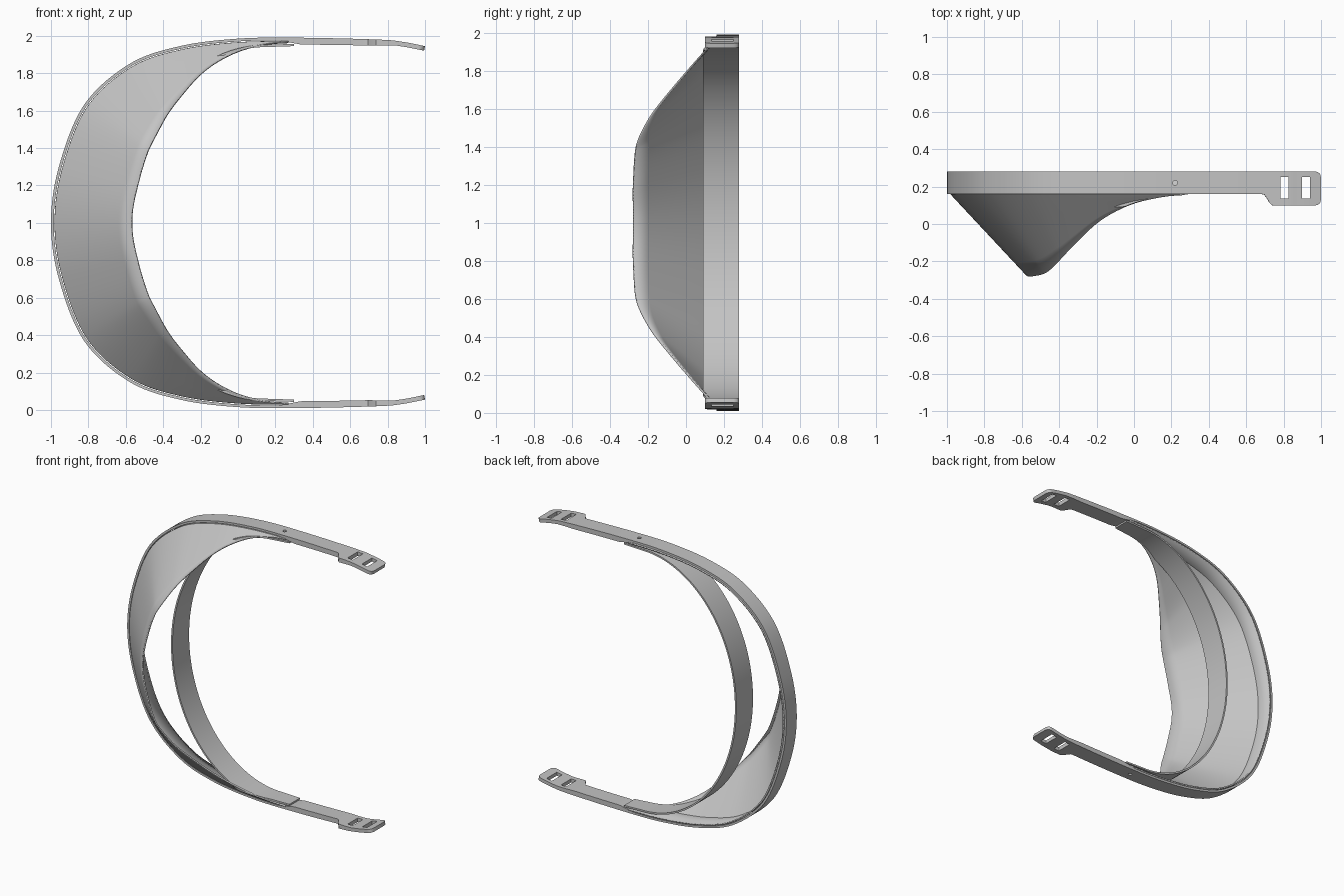
import bpy
import bmesh
from math import sqrt, sin, cos, pi
from mathutils import Vector

if "Cube" in bpy.data.objects:
    bpy.data.objects.remove(bpy.data.objects["Cube"])

grey = bpy.data.materials.new("light grey plastic")
grey.use_nodes = True
grey.diffuse_color = (0.55, 0.55, 0.55, 1)
grey.node_tree.nodes["Principled BSDF"].inputs["Base Color"].default_value = (0.55, 0.55, 0.55, 1)

BACK, FRONT = 0.28, 0.16


def lerp_table(table, x):
    """Piecewise linear lookup, clamped at both ends."""
    if x <= table[0][0]:
        return table[0][1]
    for (x0, v0), (x1, v1) in zip(table, table[1:]):
        if x <= x1:
            return v0 + (v1 - v0) * (x - x0) / (x1 - x0)
    return table[-1][1]


def spline(points, steps):
    """Catmull-Rom curve through the points."""
    p = [2 * points[0] - points[1]] + points + [2 * points[-1] - points[-2]]
    out = []
    for a, b, c, d in zip(p, p[1:], p[2:], p[3:]):
        for i in range(steps):
            t = i / steps
            out.append(0.5 * (2 * b + (c - a) * t + (2 * a - 5 * b + 4 * c - d) * t * t
                              + (3 * b - a - 3 * c + d) * t ** 3))
    return out + [points[-1]]


def with_normals(path):
    """Pair every path point with its inward normal."""
    out = []
    for i, p in enumerate(path):
        t = (path[min(i + 1, len(path) - 1)] - path[max(i - 1, 0)]).normalized()
        out.append((p, Vector((-t.y, t.x))))
    return out


def loft(name, sections, closed):
    """Skin equal-length rings of points; closed rings get end caps."""
    bm = bmesh.new()
    rings = [[bm.verts.new(v) for v in s] for s in sections]
    n = len(rings[0])
    for r0, r1 in zip(rings, rings[1:]):
        for j in range(n if closed else n - 1):
            k = (j + 1) % n
            bm.faces.new((r0[j], r0[k], r1[k], r1[j]))
    if closed:
        bm.faces.new(rings[0])
        bm.faces.new(rings[-1])
    bmesh.ops.recalc_face_normals(bm, faces=bm.faces)
    mesh = bpy.data.meshes.new(name)
    bm.to_mesh(mesh)
    bm.free()
    obj = bpy.data.objects.new(name, mesh)
    bpy.context.collection.objects.link(obj)
    mesh.materials.append(grey)
    return obj


def smooth(obj):
    bpy.ops.object.select_all(action='DESELECT')
    obj.select_set(True)
    bpy.context.view_layer.objects.active = obj
    bpy.ops.object.shade_smooth_by_angle(angle=0.5)


def strip_section(p, n, thick, y0, y1):
    q = p + n * thick
    return [(p.x, y0, p.y), (p.x, y1, p.y), (q.x, y1, q.y), (q.x, y0, q.y)]


# Outline of the outer band: upper half, mirrored to the lower half
half = [Vector(v) for v in ((1, 1.945), (0.88, 1.968), (0.75, 1.98), (0.33, 1.99), (0, 1.985),
                            (-0.31, 1.945), (-0.58, 1.85), (-0.82, 1.635), (-0.955, 1.31))]
outline = half + [Vector((-1, 1))] + [Vector((v.x, 2 - v.y)) for v in reversed(half)]
outer_path = with_normals(spline(outline, 24))

# Side profile of the free edge of the visor
trim = spline([Vector(v) for v in ((-0.58, -0.275), (-0.53, -0.275), (-0.45, -0.245), (-0.32, -0.11),
                                   (-0.18, 0.02), (-0.02, 0.105), (0.15, 0.147), (0.3, 0.16))], 8)
trim = [tuple(v) for v in trim]


# Outer band with widened strap tabs at both ends
def corner(x, r=0.03):
    u = max(0, x - (1 - r))
    return r - sqrt(max(0, r * r - u * u))


def band_front(x):
    s = min(1, max(0, (x - 0.69) / 0.05))
    return FRONT - 0.06 * s * s * (3 - 2 * s) + corner(x)


thickness = [(0.22, 0.015), (0.34, 0.037), (0.7, 0.034), (0.85, 0.025)]
band = loft("outer_band", [strip_section(p, n, lerp_table(thickness, p.x), band_front(p.x),
                                         BACK - corner(p.x)) for p, n in outer_path], True)


# Strap slots and rivet holes, cut through both arms at once
def cut(name, make):
    bm = bmesh.new()
    make(bm)
    mesh = bpy.data.meshes.new(name)
    bm.to_mesh(mesh)
    bm.free()
    cutter = bpy.data.objects.new(name, mesh)
    bpy.context.collection.objects.link(cutter)
    cutter.hide_render = True
    cutter.hide_set(True)
    mod = band.modifiers.new(name, 'BOOLEAN')
    mod.operation = 'DIFFERENCE'
    mod.solver = 'EXACT'
    mod.object = cutter


def slot(x):
    def make(bm):
        bmesh.ops.create_cube(bm, size=1)
        bmesh.ops.scale(bm, vec=(0.042, 0.115, 3), verts=bm.verts)
        bmesh.ops.translate(bm, vec=(x, 0.193, 1), verts=bm.verts)
    return make


def rivet(bm):
    bmesh.ops.create_cone(bm, cap_ends=True, segments=20, radius1=0.013, radius2=0.013, depth=3)
    bmesh.ops.translate(bm, vec=(0.22, 0.22, 1), verts=bm.verts)


cut("slot_cutter_inner", slot(0.805))
cut("slot_cutter_outer", slot(0.92))
cut("rivet_cutter", rivet)
smooth(band)

# Visor: flange inside the band, then a tapered sheet trimmed by the side profile
SLOPE = 1.07
sections = []
for p, n in outer_path[::2]:
    if p.x > 0.27:
        continue
    f = p + n * 0.024
    lo, hi = 0, 0.5
    for _ in range(30):
        d = (lo + hi) / 2
        if FRONT - SLOPE * d > lerp_table(trim, f.x + n.x * d):
            lo = d
        else:
            hi = d
    ring = [(f.x, BACK, f.y)]
    for i in range(7):
        q = f + n * (d * i / 6)
        ring.append((q.x, FRONT - SLOPE * d * i / 6, q.y))
    sections.append(ring)
visor = loft("visor", sections, False)
solid = visor.modifiers.new("thickness", 'SOLIDIFY')
solid.thickness = 0.01
solid.offset = 0
smooth(visor)

# Inner headband: half ellipse with short straight ends running into the arms
arc = [Vector((0.15 - 0.75 * sin(pi * i / 96), 1 + 0.952 * cos(pi * i / 96))) for i in range(97)]
arc = [Vector((0.3, 1.957))] + arc + [Vector((0.3, 0.043))]
headband = loft("inner_headband", [strip_section(p, n, 0.012, max(0.09, lerp_table(trim, p.x)), BACK)
                                   for p, n in with_normals(arc)], True)
smooth(headband)
